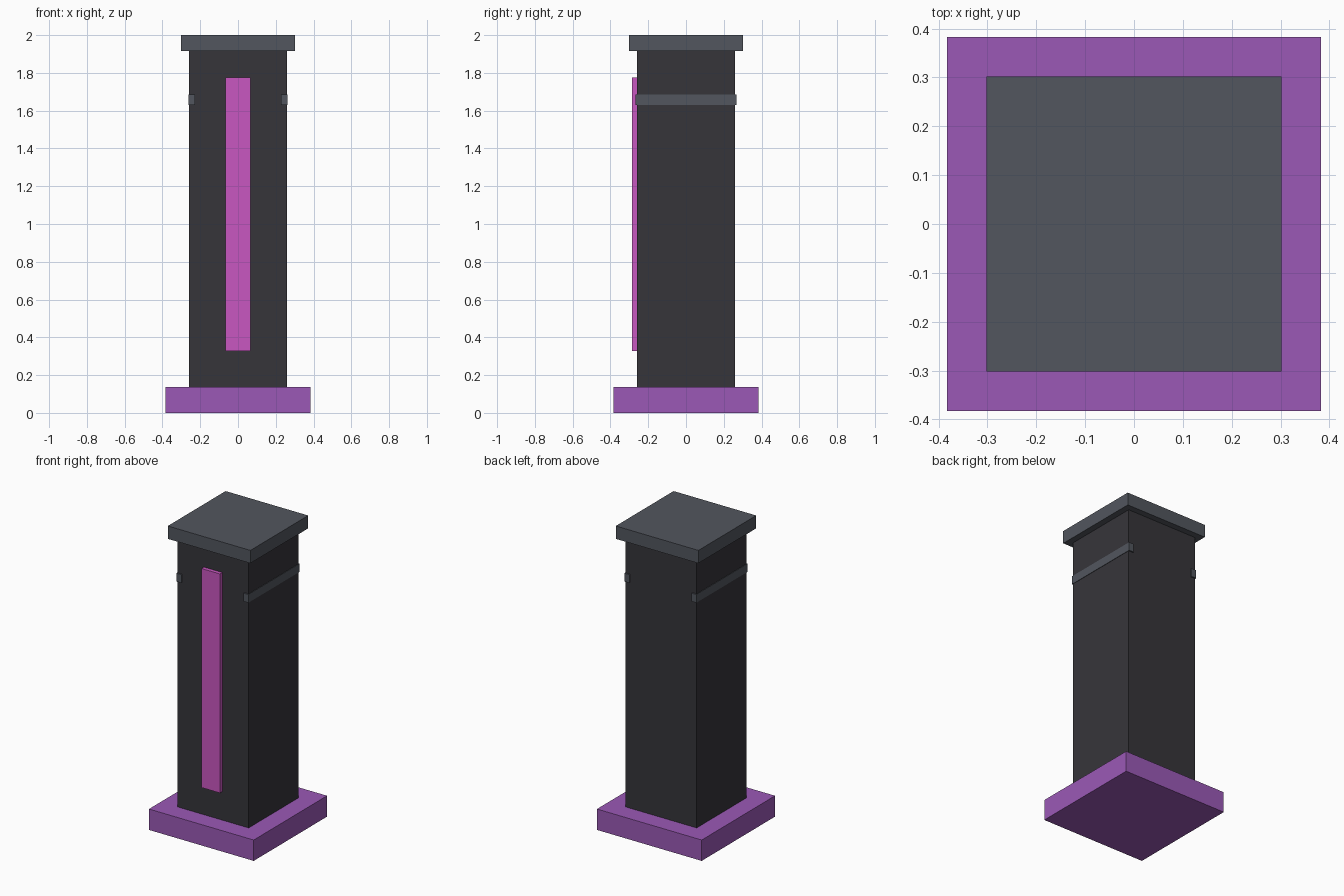
import bpy

cube = bpy.data.objects.get("Cube")
if cube:
    bpy.data.objects.remove(cube, do_unlink=True)


def material(name, hex_code):
    def linear(c):
        return c / 12.92 if c <= 0.04045 else ((c + 0.055) / 1.055) ** 2.4
    rgb = [linear(v / 255) for v in bytes.fromhex(hex_code)]
    mat = bpy.data.materials.new(name)
    mat.use_nodes = True
    mat.diffuse_color = (*rgb, 1)
    bsdf = next(n for n in mat.node_tree.nodes if n.type == 'BSDF_PRINCIPLED')
    bsdf.inputs["Base Color"].default_value = (*rgb, 1)
    return mat


def box(name, low, high, mat):
    centre = [(a + b) / 2 for a, b in zip(low, high)]
    bpy.ops.mesh.primitive_cube_add(size=1, location=centre)
    obj = bpy.context.object
    obj.name = name
    obj.scale = [b - a for a, b in zip(low, high)]
    bpy.ops.object.transform_apply(location=False, rotation=False, scale=True)
    obj.data.materials.append(mat)
    return obj


purple = material("purple", "9B59B6")
charcoal = material("charcoal", "36353A")
slate = material("slate grey", "52565E")
magenta = material("magenta", "C957C1")

# Stacked square pillar: base, shaft and cap
for name, half, bottom, top, mat in (
        ("base", 0.383, 0, 0.138, purple),
        ("shaft", 0.26, 0.138, 1.915, charcoal),
        ("cap", 0.302, 1.915, 2, slate)):
    box(name, (-half, -half, bottom), (half, half, top), mat)

# Raised strip on the front face
box("front_strip", (-0.067, -0.285, 0.327), (0.067, -0.255, 1.775), magenta)

# Thin bands wrapping the edges of both sides
for name, side in (("left_band", 1), ("right_band", -1)):
    inner, outer = sorted((side * 0.227, side * 0.263))
    box(name, (inner, -0.268, 1.63), (outer, 0.268, 1.685), slate)
